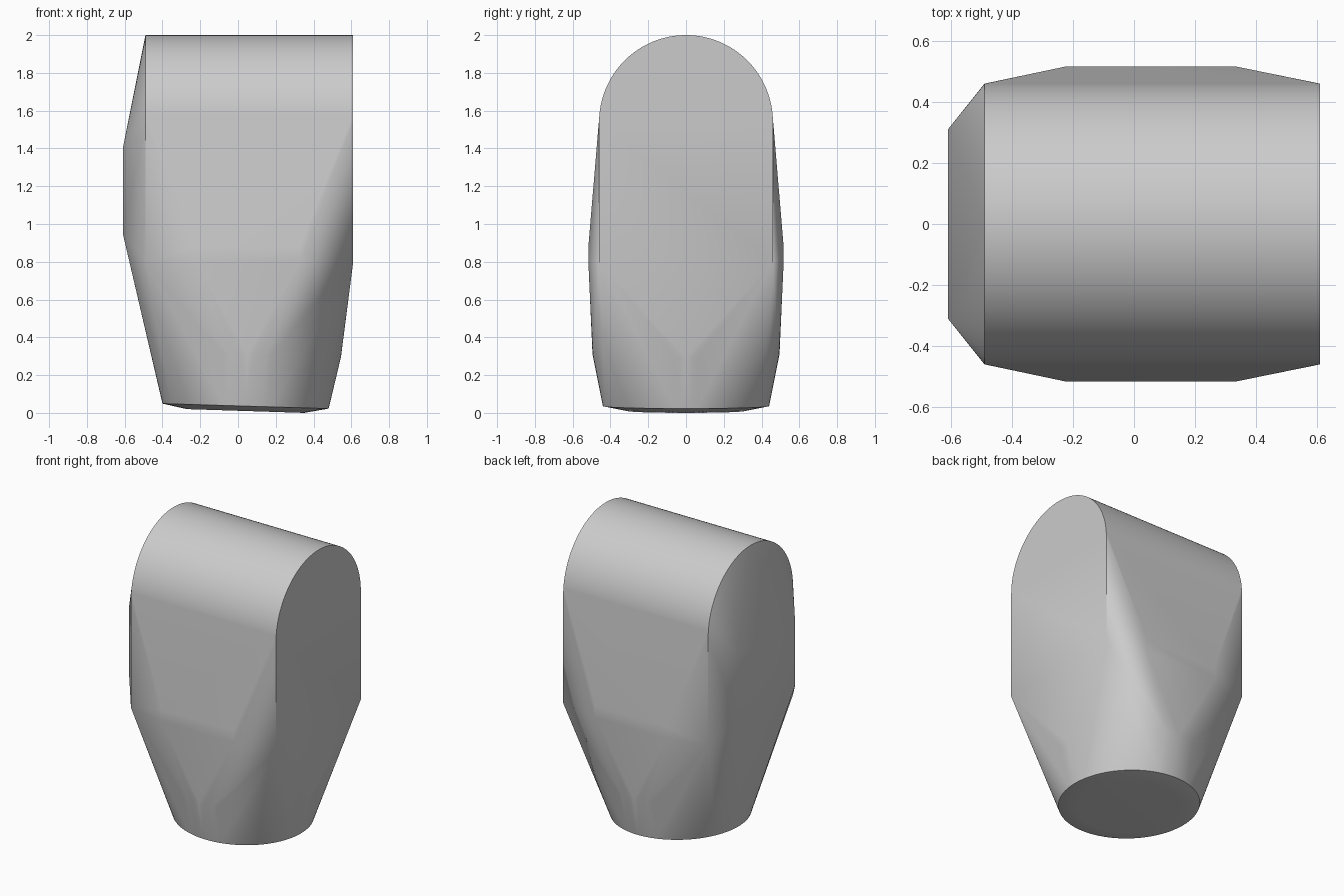
import bpy
import bmesh
from math import sin, cos, pi, radians

cube = bpy.data.objects.get("Cube")
if cube:
    bpy.data.objects.remove(cube, do_unlink=True)

grey = bpy.data.materials.new("plain grey")
grey.use_nodes = True
colour = (0.6, 0.6, 0.6, 1)
grey.diffuse_color = colour
grey.node_tree.nodes["Principled BSDF"].inputs["Base Color"].default_value = colour


def ring(cx, radius, z, tilt, count=96):
    """Circle of points around the foot, sloping down toward +x."""
    angles = [2 * pi * i / count for i in range(count)]
    return [(cx + radius * cos(a), radius * sin(a), z - tilt * radius * cos(a))
            for a in angles]


def arch(x, half=0.46, base=0.8, top=2.0, count=64):
    """Round-topped end panel."""
    angles = [pi * i / count for i in range(count + 1)]
    curve = [(x, half * cos(a), top - half + half * sin(a)) for a in angles]
    return curve + [(x, half, base), (x, -half, base)]


# End panels
points = arch(0.61) + arch(-0.49)
# Raised pad on the -x end
points += [(-0.61, y, z) for y in (-0.31, 0.31) for z in (0.95, 1.4)]
# Shallow bulges on the front and back
points += [(x, y, z) for x in (-0.22, 0.33) for y in (-0.517, 0.517) for z in (0.8, 0.88)]
# Tapered round foot with a slightly domed underside
points += ring(0.05, 0.495, 0.31, 0.03)
points += ring(0.04, 0.44, 0.036, 0.03)
points += ring(0.04, 0.31, 0.01, 0.032)

# Wrap the sections in one taut skin
bm = bmesh.new()
verts = [bm.verts.new(p) for p in points]
hull = bmesh.ops.convex_hull(bm, input=verts)
unused = {g for g in hull["geom_interior"] + hull["geom_unused"]
          if isinstance(g, bmesh.types.BMVert)}
bmesh.ops.delete(bm, geom=list(unused), context="VERTS")
bmesh.ops.dissolve_limit(bm, angle_limit=radians(0.2), verts=bm.verts, edges=bm.edges)
bmesh.ops.recalc_face_normals(bm, faces=bm.faces)

mesh = bpy.data.meshes.new("body")
bm.to_mesh(mesh)
bm.free()
mesh.materials.append(grey)
body = bpy.data.objects.new("body", mesh)
bpy.context.collection.objects.link(body)

# Smooth curves, with flat panels kept flat
bpy.ops.object.select_all(action="DESELECT")
body.select_set(True)
bpy.context.view_layer.objects.active = body
bpy.ops.object.shade_smooth_by_angle(angle=radians(30))
weighted = body.modifiers.new("flat panels", "WEIGHTED_NORMAL")
weighted.keep_sharp = True
